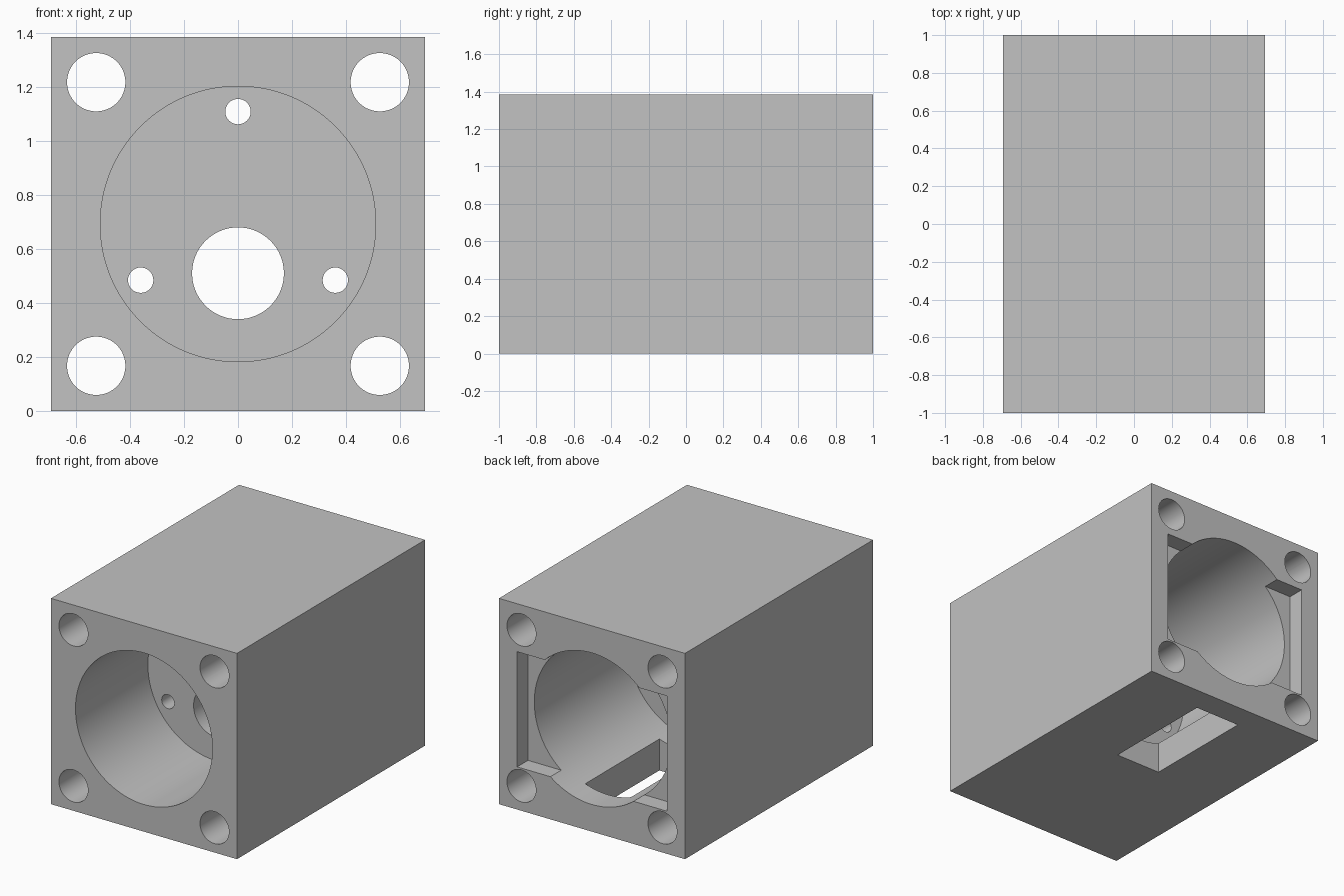
import bpy
import math

if "Cube" in bpy.data.objects:
    bpy.data.objects.remove(bpy.data.objects["Cube"], do_unlink=True)

SIDE = 1.385
MID = SIDE / 2
BORE = 0.51
WEB_FRONT, WEB_BACK = -0.23, -0.115

grey = bpy.data.materials.new("plain grey")
grey.use_nodes = True
colour = (0.54, 0.54, 0.54, 1)
grey.diffuse_color = colour
grey.node_tree.nodes["Principled BSDF"].inputs["Base Color"].default_value = colour


def block(name, x, y, z):
    """Box spanning the given (low, high) ranges."""
    spans = (x, y, z)
    bpy.ops.mesh.primitive_cube_add(size=1, location=[(a + b) / 2 for a, b in spans])
    ob = bpy.context.object
    ob.name = name
    ob.scale = [b - a for a, b in spans]
    bpy.ops.object.transform_apply(location=True, rotation=False, scale=True)
    ob.data.materials.append(grey)
    return ob


def rod(name, x, z, radius, y0=-1.2, y1=1.2, sides=64):
    """Cylinder running front to back."""
    bpy.ops.mesh.primitive_cylinder_add(
        vertices=sides, radius=radius, depth=y1 - y0,
        location=(x, (y0 + y1) / 2, z), rotation=(math.pi / 2, 0, 0))
    ob = bpy.context.object
    ob.name = name
    ob.data.materials.append(grey)
    return ob


def cut(body, cutter):
    """Subtract the cutter for good and discard it."""
    cutter.hide_render = True
    mod = body.modifiers.new("cut", "BOOLEAN")
    mod.operation = "DIFFERENCE"
    mod.solver = "EXACT"
    mod.object = cutter
    bpy.context.view_layer.objects.active = body
    bpy.ops.object.modifier_apply(modifier=mod.name)
    bpy.data.objects.remove(cutter, do_unlink=True)


# Outer block
housing = block("housing", (-MID, MID), (-1, 1), (0, SIDE))

# Front and rear bores, leaving a thin wall between them
cut(housing, rod("front_bore", 0, MID, BORE, y0=-1.2, y1=WEB_FRONT, sides=128))
cut(housing, rod("rear_bore", 0, MID, BORE, y0=WEB_BACK, y1=1.2, sides=128))

# Shallow rectangular recess in the back face
cut(housing, block("rear_recess", (-0.557, 0.557), (0.885, 1.2), (0.287, 1.062)))

# Window through the floor into the rear bore
cut(housing, block("floor_window", (-0.17, 0.17), (0.04, 0.828), (-0.2, 0.5)))

# Long bolt holes in the four corners
for sx in (-1, 1):
    for sz in (-1, 1):
        cut(housing, rod("corner_hole", sx * 0.525, MID + sz * 0.525, 0.108))

# Offset shaft hole and three screw holes in the inner wall
cut(housing, rod("shaft_hole", 0, 0.51, 0.17, y0=-0.4, y1=0.02))
for i in range(3):
    a = math.radians(90 + 120 * i)
    cut(housing, rod("screw_hole", 0.416 * math.cos(a), MID + 0.416 * math.sin(a),
                     0.047, y0=-0.4, y1=0.02, sides=32))

# Smooth bores, sharp edges
bpy.ops.object.select_all(action="DESELECT")
housing.select_set(True)
bpy.context.view_layer.objects.active = housing
bpy.ops.object.shade_smooth_by_angle(angle=math.radians(30))
